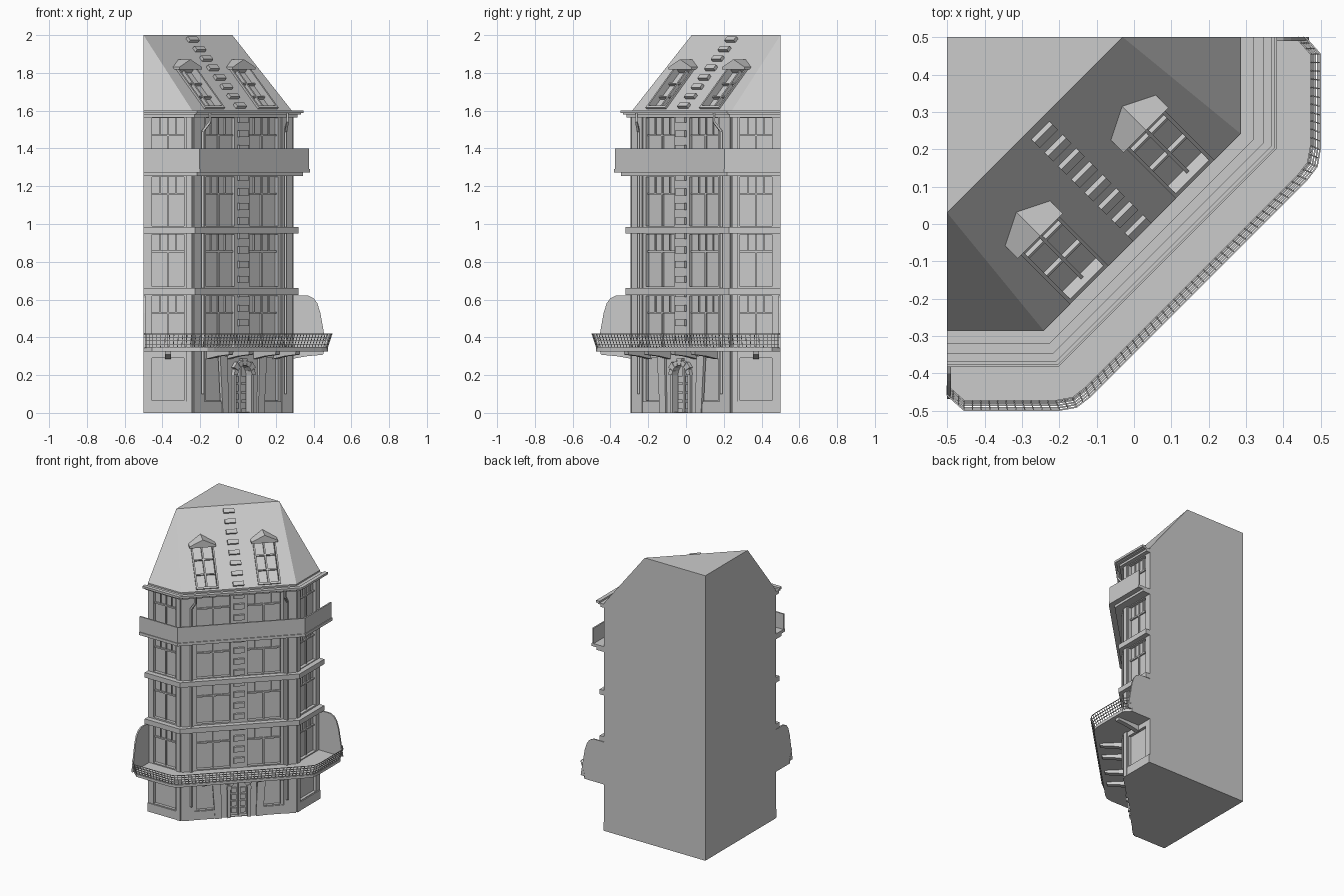
import bpy, bmesh, math
from mathutils import Vector, Matrix

if "Cube" in bpy.data.objects:
    bpy.data.objects.remove(bpy.data.objects["Cube"])

S, K = 0.285, 0.043          # side wall distance, corner-face offset
R2 = math.sqrt(2)


class Part:
    """Collects simple solids into one named object."""
    def __init__(self, name):
        self.name, self.bm = name, bmesh.new()

    def solid(self, a, b):   # two matching loops joined into a closed solid
        va = [self.bm.verts.new(p) for p in a]
        vb = [self.bm.verts.new(p) for p in b]
        self.bm.faces.new(va)
        self.bm.faces.new(vb[::-1])
        for i in range(len(va)):
            j = (i + 1) % len(va)
            self.bm.faces.new((va[i], vb[i], vb[j], va[j]))

    def prism(self, M, pts, o0, o1):   # profile (u, up) swept along outward axis
        self.solid([M @ Vector((u, o0, z)) for u, z in pts],
                   [M @ Vector((u, o1, z)) for u, z in pts])

    def box(self, M, u0, u1, o0, o1, z0, z1):
        self.prism(M, [(u0, z0), (u1, z0), (u1, z1), (u0, z1)], o0, o1)

    def ring(self, outer, inner, z0, z1):  # band between two plan paths
        loop = outer + inner[::-1]
        self.solid([(x, y, z0) for x, y in loop], [(x, y, z1) for x, y in loop])

    def bar(self, p, q, r):
        p, q = Vector(p), Vector(q)
        rot = (q - p).to_track_quat('Z', 'Y')
        sq = [rot @ Vector(c) for c in ((-r, -r, 0), (r, -r, 0), (r, r, 0), (-r, r, 0))]
        self.solid([p + c for c in sq], [q + c for c in sq])

    def done(self):
        bmesh.ops.recalc_face_normals(self.bm, faces=self.bm.faces)
        me = bpy.data.meshes.new(self.name)
        self.bm.to_mesh(me)
        ob = bpy.data.objects.new(self.name, me)
        bpy.context.collection.objects.link(ob)
        return ob


def frame(origin, u, n, up=(0, 0, 1)):
    M = Matrix((Vector(u), Vector(n), Vector(up))).transposed().to_4x4()
    M.translation = origin
    return M


def mirrored(pts):           # complete a plan path across the diagonal
    return pts + [(-y, -x) for x, y in reversed(pts)]


def path(d):                 # wall plan offset outwards by d
    return mirrored([(-0.5, -S - d), (K - S + (R2 - 1) * d, -S - d)])


def rail_path(d):            # the same with eased corners, for the big balcony
    c, y = K - S + (R2 - 1) * d, -S - d
    return mirrored([(-0.5, y + .04), (-.455, y), (c - .045, y), (c, y + .008), (c + .035, y + .035)])


h = 1 / R2
corner = frame((K / 2, -K / 2, 0), (h, h, 0), (h, -h, 0))
front = frame((-.371, -S, 0), (1, 0, 0), (0, -1, 0))
right = frame((S, .371, 0), (0, 1, 0), (1, 0, 0))
up = Vector((-.405 * h, .405 * h, .4)).normalized()
U = Vector((h, h, 0))
roof = frame((K / 2, -K / 2, 1.6), U, up.cross(U) * -1, up)
if roof.col[1][2] < 0:
    roof = frame((K / 2, -K / 2, 1.6), U, up.cross(U), up)

# main body with mansard roof
body = Part("building_body")
plan = path(0) + [(-.5, .5)]
hull = [(x, y, 0) for x, y in plan] + [(x, y, 1.6) for x, y in path(0)]
hull += [(-.5, .03, 2), (-.03, .5, 2), (-.5, .5, 2)]
for p in hull:
    body.bm.verts.new(p)
bmesh.ops.convex_hull(body.bm, input=body.bm.verts)
bmesh.ops.dissolve_limit(body.bm, angle_limit=.02, verts=body.bm.verts, edges=body.bm.edges)
body_ob = body.done()

# window openings and their bars
cut, bars = Part("opening_cutter"), Part("window_bars")
floors = [(.35, .62), (.67, .945), (.99, 1.25), (1.30, 1.56)]
openings = [(corner, -.27, -.055), (corner, .055, .27), (front, -.085, .085), (right, -.085, .085)]
for M, a, b in openings:
    for z0, z1 in floors:
        cut.box(M, a, b, -.022, .05, z0, z1)
        zt, m = z1 - .09, (a + b) / 2
        bars.box(M, a, b, -.023, -.012, zt - .005, zt + .005)
        bars.box(M, m - .005, m + .005, -.023, -.012, z0, zt)
        for k in (1, 2, 3):
            u = a + (b - a) * k / 4
            bars.box(M, u - .003, u + .003, -.023, -.014, zt, z1)
    # shop windows at street level
    g = .03 if M is corner else 0
    a2, b2 = (a, b - 2 * g) if a < 0 else (a + 2 * g, b)
    cut.box(M, a2, b2, -.02, .05, .065, .29)
# roof windows
for s in (-.2, .2):
    cut.box(roof, s - .065, s + .065, -.03, .05, .025, .315)
    bars.box(roof, s - .005, s + .005, -.031, -.012, .025, .315)
    for w in (.12, .22):
        bars.box(roof, s - .065, s + .065, -.031, -.014, w - .004, w + .004)
# arched door opening
arch = [(.055 * math.cos(t * math.pi / 8), .2 + .055 * math.sin(t * math.pi / 8)) for t in range(9)]
cut.prism(corner, [(-.055, .004), (.055, .004)] + arch, -.025, .05)
bars.done()
cut_ob = cut.done()
mod = body_ob.modifiers.new("openings", 'BOOLEAN')
mod.operation, mod.solver, mod.object = 'DIFFERENCE', 'EXACT', cut_ob
bpy.context.view_layer.objects.active = body_ob
bpy.ops.object.modifier_apply(modifier=mod.name)
bpy.data.objects.remove(cut_ob)

# door leaves, jambs, arch stones
door = Part("door")
door.box(corner, -.004, .004, -.026, -.01, .004, .25)
for sx in (-1, 1):
    for k in range(4):
        c = sx * .028
        door.box(corner, c - .017, c + .017, -.026, -.015, .02 + k * .047, .055 + k * .047)
door.done()
surround = Part("door_surround")
for sx in (-1, 1):
    surround.box(corner, sx * .055, sx * .075, -.005, .014, 0, .2)
    surround.prism(corner, [(sx * .11, 0), (sx * .155, 0), (sx * .175, .3), (sx * .12, .3)], -.005, .012)
for k in range(7):
    t0, t1 = (math.pi * (k + e) / 7 for e in (.04, .96))
    r1 = .09 if k % 2 else .08
    surround.prism(corner, [(r * math.cos(t), .2 + r * math.sin(t))
                            for r, t in ((.053, t0), (r1, t0), (r1, t1), (.053, t1))], -.005, .022)
surround.done()

# horizontal bands, base trim, eaves and gutter
bands = Part("floor_bands")
for z0, z1, d in ((.625, .66, .035), (.95, .985, .035), (1.255, 1.272, .06)):
    bands.ring(path(d), path(0), z0, z1)
bands.done()
eaves = Part("eaves")
eaves.ring(path(.03), path(0), 1.565, 1.58)
eaves.ring(path(.048), path(0), 1.58, 1.59)
eaves.ring(path(.062), path(.035), 1.587, 1.602)
eaves.done()

# solid-parapet upper balcony
bal = Part("upper_balcony")
bal.ring(path(.097), path(0), 1.272, 1.292)
bal.ring(path(.092), path(.082), 1.292, 1.4)
bal.done()

# corner piers
piers = Part("corner_piers")
for s in (-1, 1):
    piers.box(corner, s * .29, s * .368, -.005, .008, 0, 1.57)
for M, s in ((front, 1), (right, -1)):
    piers.box(M, s * .095, s * .127, -.005, .008, 0, 1.57)
piers.done()

# projecting block column on wall and roof
blocks = Part("block_column")
for k in range(16):
    z = .40 + k * .077
    if z < 1.57:
        blocks.box(corner, -.035, .035, -.005, .016, z - .018, z + .018)
for k in range(8):
    w = .03 + k * .071
    blocks.box(roof, -.035, .035, -.005, .018, w - .014, w + .014)
blocks.done()

# dormer frames with pediments
dorm = Part("dormers")
for s in (-.2, .2):
    for e in (-1, 1):
        dorm.box(roof, s + e * .063, s + e * .073, -.01, .012, .02, .32)
    dorm.box(roof, s - .073, s + .073, -.01, .012, .012, .025)
    dorm.box(corner, s - .085, s + .085, -.25, -.185, 1.818, 1.83)
    dorm.prism(corner, [(s - .085, 1.83), (s + .085, 1.83), (s, 1.872)], -.30, -.185)
dorm.done()

# main balcony slab, brackets
slab = Part("main_balcony_slab")
slab.ring(rail_path(.192), path(0)[:1] + [path(0)[1]] * 1 + path(0)[2:], .325, .343)
slab.done()
brk = Part("balcony_brackets")
for M, us in ((corner, (-.25, -.1, .1, .25)), (front, (0,)), (right, (0,))):
    for u in us:
        prof = [(-.005, .326), (.17, .326), (.165, .308), (.08, .3), (-.005, .285)]
        brk.solid([M @ Vector((u - .016, o, z)) for o, z in prof],
                  [M @ Vector((u + .016, o, z)) for o, z in prof])
brk.done()

# balcony railing leaning outwards
rails = Part("balcony_railing")
for k in range(5):
    z, pts = .346 + k * .018, rail_path(.188 + k * .0062)
    for p, q in zip(pts, pts[1:]):
        rails.bar((*p, z), (*q, z), .002)
lo, hi = rail_path(.188), rail_path(.213)
for i in range(len(lo) - 1):
    n = max(1, round((Vector(lo[i + 1]) - Vector(lo[i])).length / .022))
    for k in range(n):
        a = Vector(lo[i]).lerp(Vector(lo[i + 1]), k / n)
        b = Vector(hi[i]).lerp(Vector(hi[i + 1]), k / n)
        rails.bar((*a, .343), (*b, .42), .0015)
rails.done()

# rounded privacy screens at both balcony ends
fin = Part("end_screens")
prof = [(.285, .343), (.468, .343), (.452, .44), (.436, .53), (.42, .58), (.4, .607), (.37, .622), (.285, .622)]
fin.solid([(x, .49, z) for x, z in prof], [(x, .5, z) for x, z in prof])
fin.solid([(-.49, -x, z) for x, z in prof], [(-.5, -x, z) for x, z in prof])
fin.done()

# downpipes
pipe = Part("downpipes")
for s in (-1, 1):
    pts = [(s * .29, .05, 1.59), (s * .29, .05, 1.54), (s * .31, .016, 1.49), (s * .31, .016, .1)]
    pts = [corner @ Vector(p) for p in pts]
    for p, q in zip(pts, pts[1:]):
        pipe.bar(p, q, .006)
pipe.done()

# low plinth at street level, left and right of the door
plinth = Part("plinth")
for M, a, b in ((corner, -.29, -.155), (corner, .155, .29), (front, -.127, .095), (right, -.095, .127)):
    plinth.box(M, a, b, -.005, .006, 0, .06)
plinth.done()
